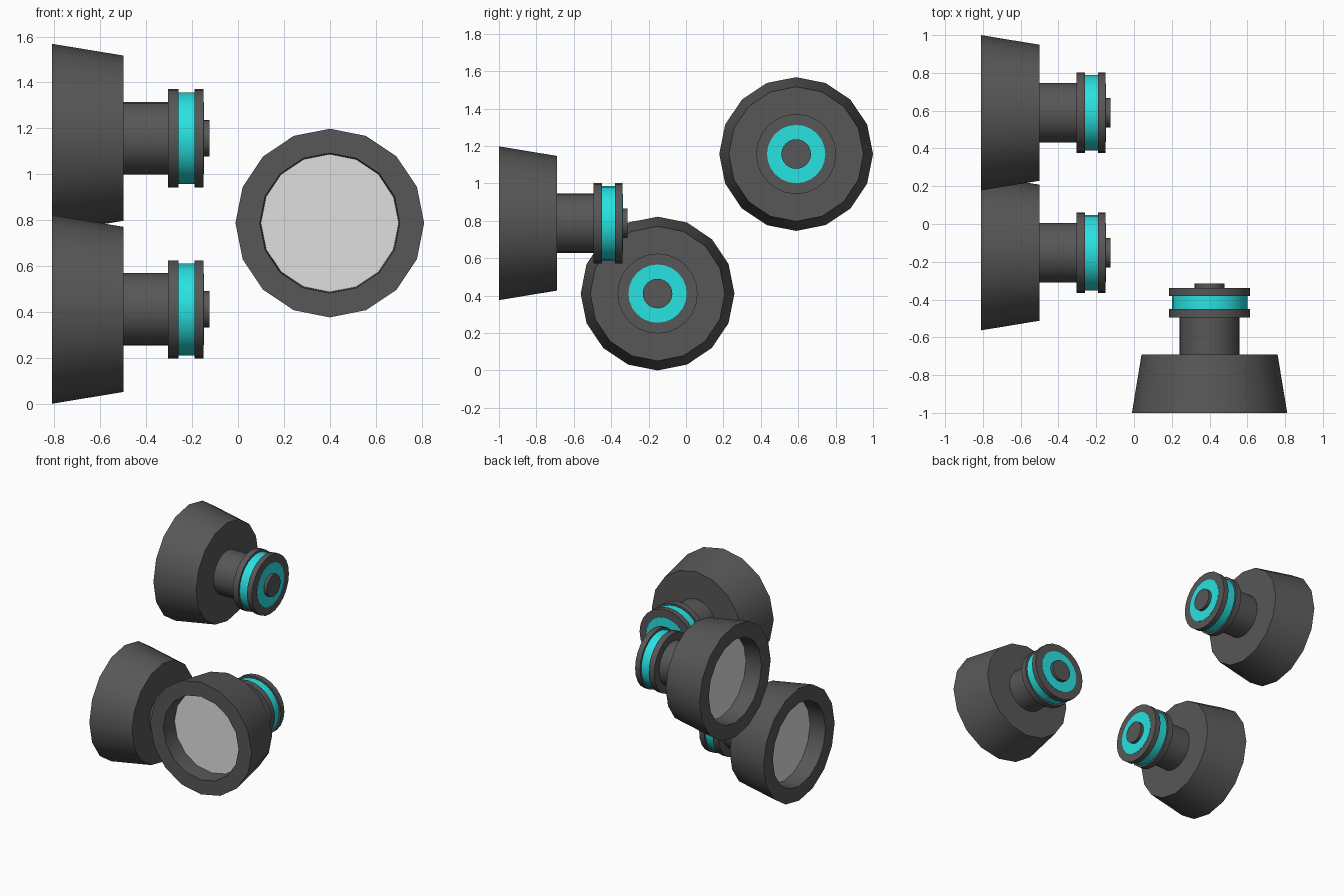
import bpy, bmesh, math
from mathutils import Matrix

if "Cube" in bpy.data.objects:
    bpy.data.objects.remove(bpy.data.objects["Cube"], do_unlink=True)


def material(name, color):
    m = bpy.data.materials.new(name)
    m.use_nodes = True
    m.diffuse_color = (*color, 1)
    m.node_tree.nodes["Principled BSDF"].inputs["Base Color"].default_value = (*color, 1)
    return m


dark = material("dark grey", (0.095, 0.095, 0.095))
cyan = material("cyan", (0.022, 0.76, 0.76))
pale = material("pale grey", (0.74, 0.74, 0.74))


def lathe(name, profile, sides, mat, place):
    """Spin (distance along axis, radius) points around the local x axis."""
    bm = bmesh.new()
    rings = []
    for u, r in profile:
        rings.append([bm.verts.new((u, r * math.cos(a), r * math.sin(a)))
                      for a in (2 * math.pi * i / sides for i in range(sides))])
    for a, b in zip(rings, rings[1:]):
        for i in range(sides):
            j = (i + 1) % sides
            bm.faces.new((a[i], a[j], b[j], b[i]))
    bm.faces.new(rings[0])
    bm.faces.new(rings[-1])
    bmesh.ops.recalc_face_normals(bm, faces=bm.faces)
    mesh = bpy.data.meshes.new(name)
    bm.to_mesh(mesh)
    bm.free()
    mesh.materials.append(mat)
    obj = bpy.data.objects.new(name, mesh)
    obj.matrix_world = place
    bpy.context.collection.objects.link(obj)
    bpy.ops.object.select_all(action="DESELECT")
    obj.select_set(True)
    bpy.context.view_layer.objects.active = obj
    bpy.ops.object.shade_smooth_by_angle(angle=math.radians(30))


def cylinder(name, start, end, radius, sides, mat, place):
    lathe(name, [(start, radius), (end, radius)], sides, mat, place)


def lamp(label, location, turn):
    place = Matrix.Translation(location) @ Matrix.Rotation(turn, 4, "Z")
    # Tapered housing with a recess for the lens
    lathe(label + "_housing", [(0.13, 0.3), (0, 0.305), (0, 0.411), (0.31, 0.36)],
          16, dark, place)
    cylinder(label + "_lens", 0.122, 0.128, 0.3, 16, pale, place)
    # Neck, two flanges and the coloured band between them
    cylinder(label + "_neck", 0.305, 0.51, 0.158, 24, dark, place)
    cylinder(label + "_inner_flange", 0.505, 0.55, 0.214, 24, dark, place)
    cylinder(label + "_band", 0.545, 0.625, 0.2, 24, cyan, place)
    cylinder(label + "_outer_flange", 0.62, 0.66, 0.214, 24, dark, place)
    # Coloured end disc and knob
    cylinder(label + "_end_disc", 0.655, 0.662, 0.156, 24, cyan, place)
    cylinder(label + "_knob", 0.655, 0.686, 0.079, 24, dark, place)


lamp("upper_lamp", (-0.81, 0.589, 1.157), 0)
lamp("lower_lamp", (-0.81, -0.152, 0.411), 0)
lamp("front_lamp", (0.4, -1.0, 0.787), math.pi / 2)
